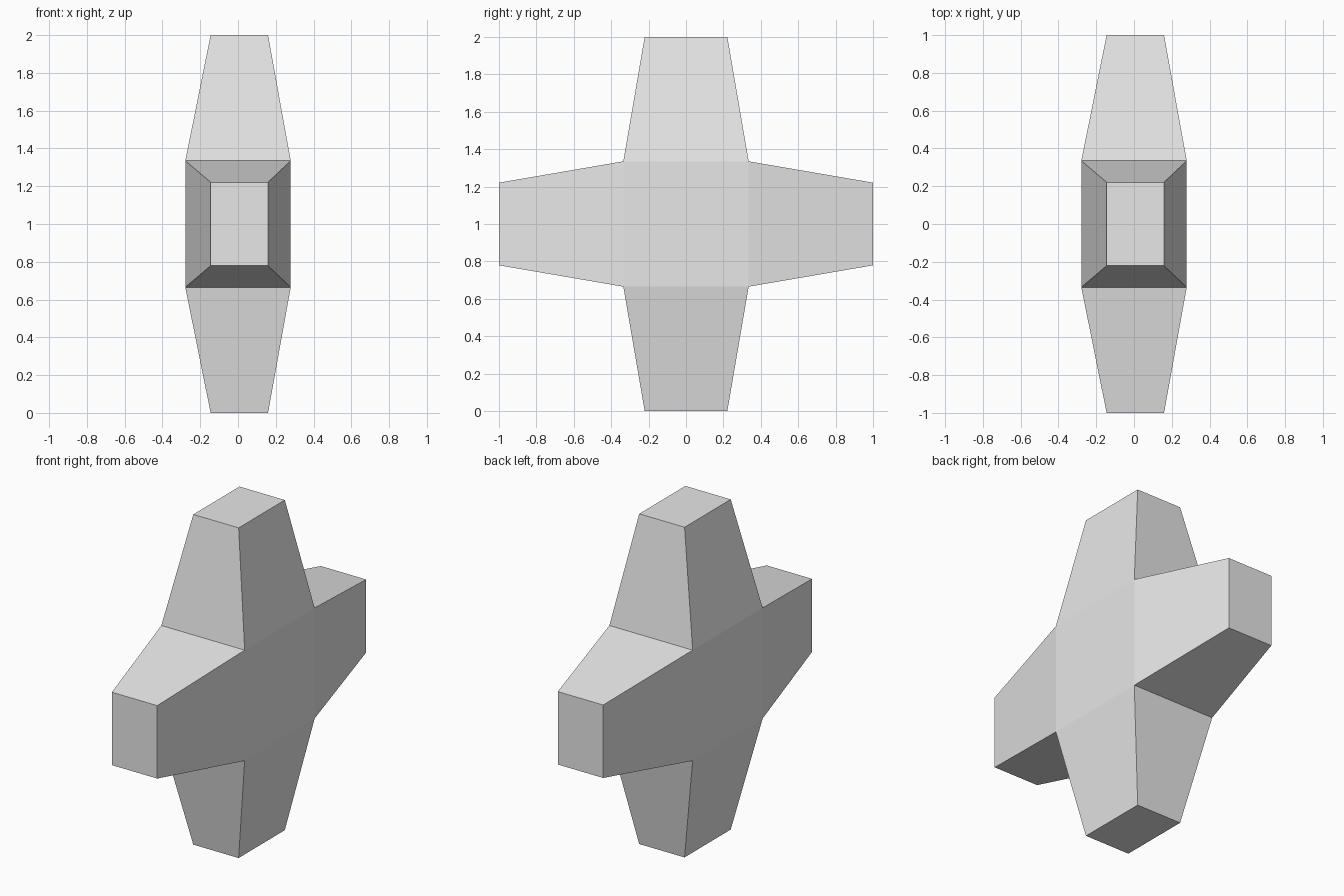
import bpy
import bmesh
from mathutils import Vector

if "Cube" in bpy.data.objects:
    bpy.data.objects.remove(bpy.data.objects["Cube"], do_unlink=True)

CORE = Vector((0.279, 0.335, 0.335))   # half sizes of the central block
TIP_X, TIP_SIDE = 0.152, 0.221         # half sizes of each arm's end
TIP_SHIFT = 0.007                      # arm ends sit slightly to the left
REACH = 1.0

# One plain grey
grey = bpy.data.materials.new("plain grey")
grey.use_nodes = True
colour = (0.8, 0.8, 0.8, 1)
grey.diffuse_color = colour
grey.node_tree.nodes["Principled BSDF"].inputs["Base Color"].default_value = colour

# Central block
bm = bmesh.new()
bmesh.ops.create_cube(bm, size=2)
bmesh.ops.scale(bm, vec=CORE, verts=bm.verts)
bm.normal_update()

# Four tapered arms, extruded from every face but the two sides
arm_faces = [f for f in bm.faces if abs(f.normal.x) < 0.5]
for face in arm_faces:
    normal = face.normal.copy()
    axis = 1 if abs(normal.y) > 0.5 else 2
    side = 3 - axis
    end = bmesh.ops.extrude_discrete_faces(bm, faces=[face])["faces"][0]
    for v in end.verts:
        v.co.x = TIP_SHIFT + (TIP_X if v.co.x > 0 else -TIP_X)
        v.co[axis] = normal[axis] * REACH
        v.co[side] = TIP_SIDE if v.co[side] > 0 else -TIP_SIDE

bmesh.ops.translate(bm, vec=(0, 0, REACH), verts=bm.verts)
bmesh.ops.recalc_face_normals(bm, faces=bm.faces)

mesh = bpy.data.meshes.new("four_armed_block")
bm.to_mesh(mesh)
bm.free()
mesh.materials.append(grey)
block = bpy.data.objects.new("four_armed_block", mesh)
bpy.context.collection.objects.link(block)
